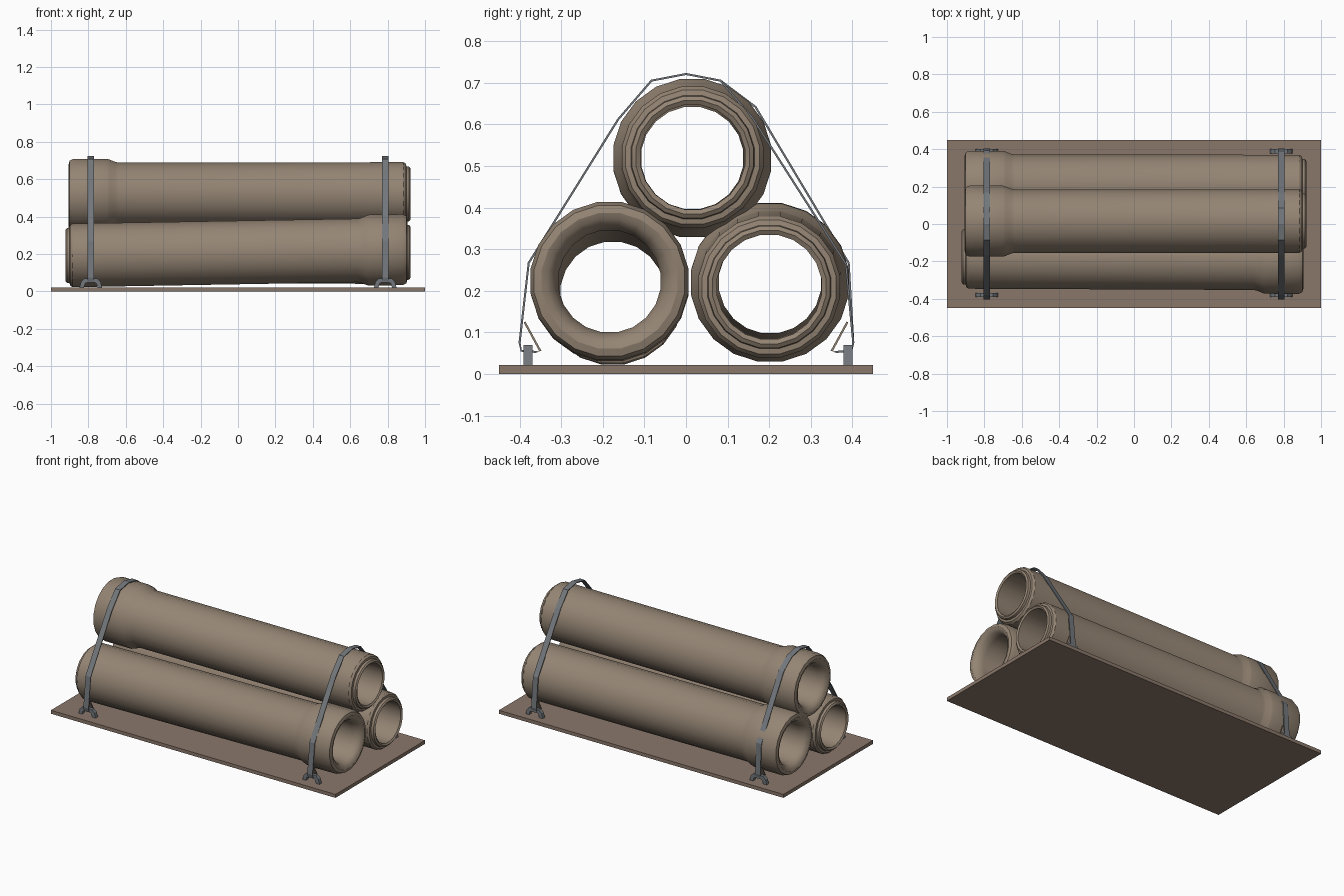
import bpy, bmesh, math
from mathutils import Vector

if "Cube" in bpy.data.objects:
    bpy.data.objects.remove(bpy.data.objects["Cube"])


def material(name, rgb):
    m = bpy.data.materials.new(name)
    m.diffuse_color = (*rgb, 1)
    m.use_nodes = True
    m.node_tree.nodes["Principled BSDF"].inputs["Base Color"].default_value = m.diffuse_color
    return m


CLAY = material("clay brown", (0.30, 0.235, 0.175))
BOARD = material("board brown", (0.255, 0.185, 0.145))
STEEL = material("strap grey", (0.17, 0.185, 0.20))


def finish(name, bm, mat, smooth=False):
    bmesh.ops.recalc_face_normals(bm, faces=bm.faces[:])
    me = bpy.data.meshes.new(name)
    bm.to_mesh(me)
    bm.free()
    me.materials.append(mat)
    ob = bpy.data.objects.new(name, me)
    bpy.context.collection.objects.link(ob)
    if smooth:
        bpy.ops.object.select_all(action='DESELECT')
        ob.select_set(True)
        bpy.context.view_layer.objects.active = ob
        bpy.ops.object.shade_smooth_by_angle(angle=math.radians(32))
    return ob


def prism(bm, outline, axis, lo, hi):
    """Extrude a closed 2D outline along x (outline = y,z) or y (outline = x,z)."""
    def pt(p, d):
        return (d, p[0], p[1]) if axis == 'x' else (p[0], d, p[1])
    f = bm.faces.new([bm.verts.new(pt(p, lo)) for p in outline])
    ext = bmesh.ops.extrude_face_region(bm, geom=[f])
    off = Vector((hi - lo, 0, 0) if axis == 'x' else (0, hi - lo, 0))
    bmesh.ops.translate(bm, vec=off, verts=[v for v in ext['geom'] if isinstance(v, bmesh.types.BMVert)])


def ribbon(path, t):
    """Closed outline of a thin band following a 2D path."""
    pts = [Vector(p) for p in path]
    a, b = [], []
    for i, p in enumerate(pts):
        d = (pts[min(i + 1, len(pts) - 1)] - pts[max(i - 1, 0)]).normalized()
        n = Vector((-d.y, d.x)) * t / 2
        a.append(p + n)
        b.append(p - n)
    return a + b[::-1]


# base board
bm = bmesh.new()
prism(bm, [(-0.45, 0), (0.45, 0), (0.45, 0.022), (-0.45, 0.022)], 'x', -1, 1)
finish("base_board", bm, BOARD)

# pipes: closed profile (x, radius), socket at -x and spigot at +x
PROFILE = [(-0.905, 0.165), (-0.90, 0.183), (-0.88, 0.192), (-0.70, 0.192), (-0.685, 0.187),
           (-0.655, 0.175), (-0.64, 0.172), (0.885, 0.172), (0.898, 0.163), (0.900, 0.150),
           (0.915, 0.148), (0.922, 0.138), (0.915, 0.127), (-0.85, 0.124), (-0.885, 0.134), (-0.90, 0.15)]
SIDES = 20


def pipe(name, socket, spigot, flip=1):
    """socket and spigot are the (y, z) centres at the two ends."""
    bm = bmesh.new()
    rings = []
    for x, r in PROFILE:
        t = (x + 0.91) / 1.83
        cy = socket[0] + (spigot[0] - socket[0]) * t
        cz = socket[1] + (spigot[1] - socket[1]) * t
        ring = []
        for i in range(SIDES):
            a = 2 * math.pi * (i + 0.5) / SIDES
            ring.append(bm.verts.new((flip * x, cy + r * math.cos(a), cz + r * math.sin(a))))
        rings.append(ring)
    for k, p in enumerate(rings):
        q = rings[(k + 1) % len(rings)]
        for i in range(SIDES):
            j = (i + 1) % SIDES
            bm.faces.new((p[i], p[j], q[j], q[i]))
    finish(name, bm, CLAY, True)


pipe("front_pipe", (-0.184, 0.224), (-0.176, 0.192), -1)
pipe("back_pipe", (0.202, 0.221), (0.2, 0.209))
pipe("top_pipe", (0.015, 0.519), (0.016, 0.521))

# straps, loose tails and anchor arches
LEFT = [(-0.36, 0.053), (-0.396, 0.056), (-0.40, 0.075), (-0.378, 0.267), (-0.163, 0.612),
        (-0.083, 0.705), (0, 0.721), (0.083, 0.705)]
RIGHT = {"left": [(0.167, 0.642), (0.391, 0.267)], "right": [(0.16, 0.615), (0.384, 0.265)]}
END = [(0.402, 0.075), (0.398, 0.056), (0.36, 0.053)]
ARCH = [(-0.06, 0.022), (-0.052, 0.052), (-0.034, 0.07), (0.034, 0.07), (0.052, 0.052), (0.06, 0.022),
        (0.036, 0.022), (0.03, 0.042), (0.022, 0.047), (-0.022, 0.047), (-0.03, 0.042), (-0.036, 0.022)]
for side, sx in (("left", -0.787), ("right", 0.787)):
    bm = bmesh.new()
    prism(bm, ribbon(LEFT + RIGHT[side] + END, 0.005), 'x', sx - 0.018, sx + 0.018)
    finish("strap_" + side, bm, STEEL)
    for end, s, y in (("front", -1, -0.38), ("back", 1, 0.389)):
        bm = bmesh.new()
        prism(bm, ribbon([(s * 0.362, 0.053), (s * 0.35, 0.055), (s * 0.388, 0.125)], 0.005),
              'x', sx - 0.018, sx + 0.018)
        finish("strap_tail_%s_%s" % (end, side), bm, CLAY)
        bm = bmesh.new()
        prism(bm, [(sx + x, z) for x, z in ARCH], 'y', y - 0.011, y + 0.011)
        finish("anchor_%s_%s" % (end, side), bm, STEEL)
